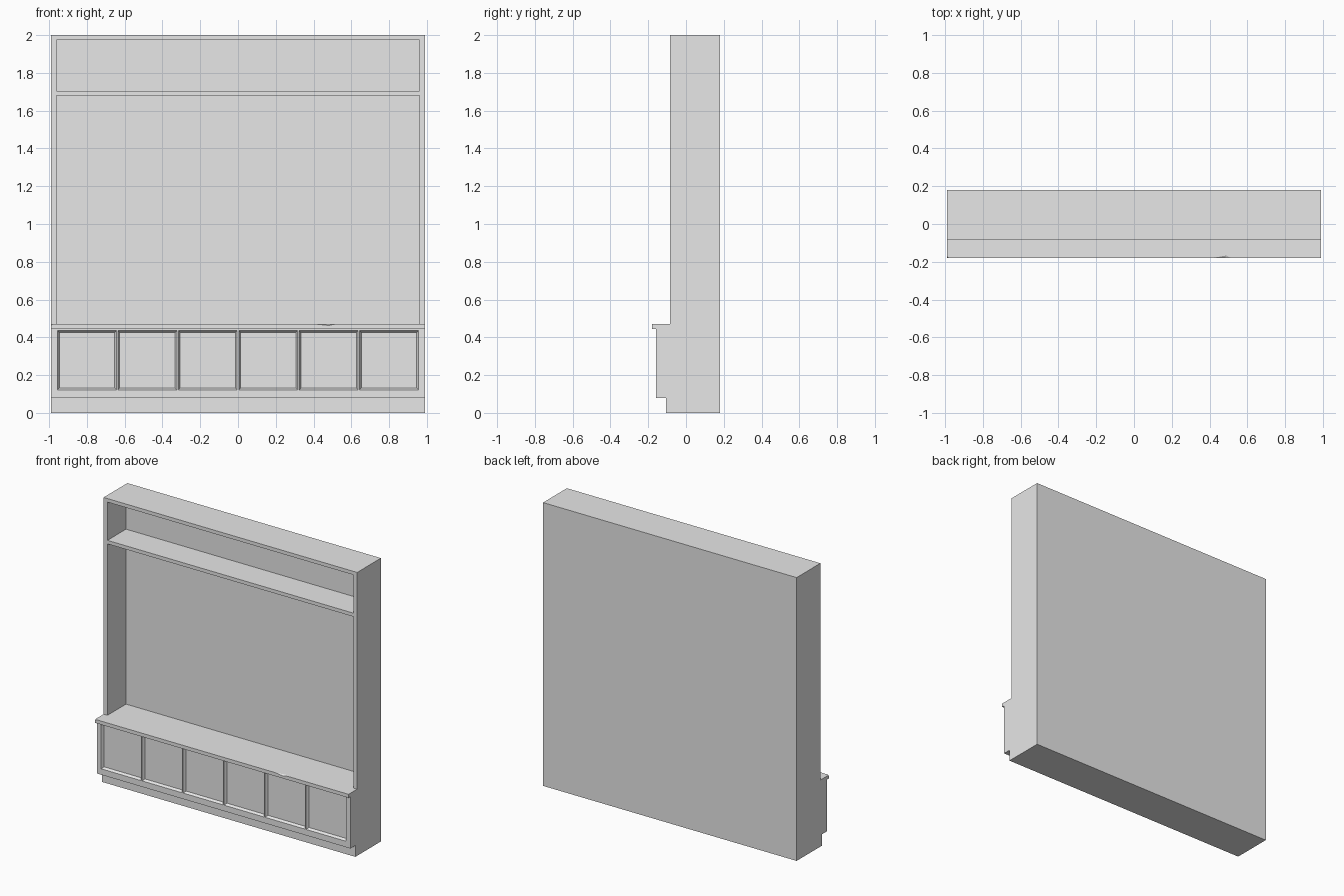
import bpy
import bmesh
from mathutils import Vector

if "Cube" in bpy.data.objects:
    bpy.data.objects.remove(bpy.data.objects["Cube"], do_unlink=True)

# One plain grey for the whole unit
grey = bpy.data.materials.new("light_grey")
grey.use_nodes = True
colour = (0.8, 0.8, 0.8, 1)
grey.diffuse_color = colour
for node in grey.node_tree.nodes:
    if node.type == "BSDF_PRINCIPLED":
        node.inputs["Base Color"].default_value = colour

HALF = 0.99       # half width of the unit
FRONT = -0.085    # front plane of the tall carcass
BACK = 0.18


def finish(bm, name):
    bmesh.ops.recalc_face_normals(bm, faces=bm.faces)
    mesh = bpy.data.meshes.new(name)
    bm.to_mesh(mesh)
    bm.free()
    mesh.materials.append(grey)
    obj = bpy.data.objects.new(name, mesh)
    bpy.context.collection.objects.link(obj)
    return obj


def box_bmesh(low, high):
    bm = bmesh.new()
    bmesh.ops.create_cube(bm, size=1)
    low, high = Vector(low), Vector(high)
    for v in bm.verts:
        v.co = (low + high) / 2 + v.co * (high - low)
    return bm


def box(name, low, high):
    return finish(box_bmesh(low, high), name)


def hull(name, points):
    bm = bmesh.new()
    for p in points:
        bm.verts.new(p)
    bmesh.ops.convex_hull(bm, input=bm.verts)
    return finish(bm, name)


def cut(target, cutter):
    mod = target.modifiers.new("cut", "BOOLEAN")
    mod.operation = "DIFFERENCE"
    mod.solver = "EXACT"
    mod.object = cutter
    cutter.hide_render = True
    bpy.context.view_layer.objects.active = target
    bpy.ops.object.modifier_apply(modifier=mod.name)
    bpy.data.objects.remove(cutter, do_unlink=True)


# Tall carcass with a large opening and a shelf bay above it
carcass = box("carcass", (-HALF, FRONT, 0), (HALF, BACK, 2))
for low, high in ((0.47, 1.68), (1.705, 1.975)):
    cut(carcass, box("opening_cutter", (-0.96, -0.3, low), (0.96, 0.122, high)))

# Recessed plinth
box("plinth", (-HALF, -0.105, 0), (HALF, FRONT, 0.08))

# Bench with six sunken panels with sloped borders
bm = box_bmesh((-HALF, -0.16, 0.08), (HALF, FRONT, 0.445))
PITCH, GAP = 0.32, 0.004
planes = [((0, 0, z), (0, 0, 1)) for z in (0.122, 0.435)]
for i in range(-3, 4):
    planes += [((i * PITCH + s * GAP, 0, 0), (1, 0, 0)) for s in (-1, 1)]
for point, normal in planes:
    bmesh.ops.bisect_plane(bm, geom=bm.verts[:] + bm.edges[:] + bm.faces[:],
                           plane_co=point, plane_no=normal)
bm.normal_update()
panels = [f for f in bm.faces
          if f.normal.y < -0.9 and f.calc_area() > 0.05
          and 0.13 < f.calc_center_median().z < 0.43]
bmesh.ops.inset_individual(bm, faces=panels, thickness=0.014, depth=-0.018)
finish(bm, "panelled_bench")

# Overhanging countertop with small worn chips on its front edge
counter = box("countertop", (-HALF, -0.18, 0.445), (HALF, FRONT, 0.47))
cut(counter, hull("chip_cutter", [(0.40, -0.181, 0.471), (0.52, -0.181, 0.471),
                                  (0.49, -0.165, 0.471), (0.48, -0.181, 0.462)]))
cut(counter, hull("corner_cutter", [(-HALF - 0.001, -0.181, 0.471),
                                    (-HALF + 0.012, -0.181, 0.471),
                                    (-HALF - 0.001, -0.168, 0.471),
                                    (-HALF - 0.001, -0.181, 0.46)]))
